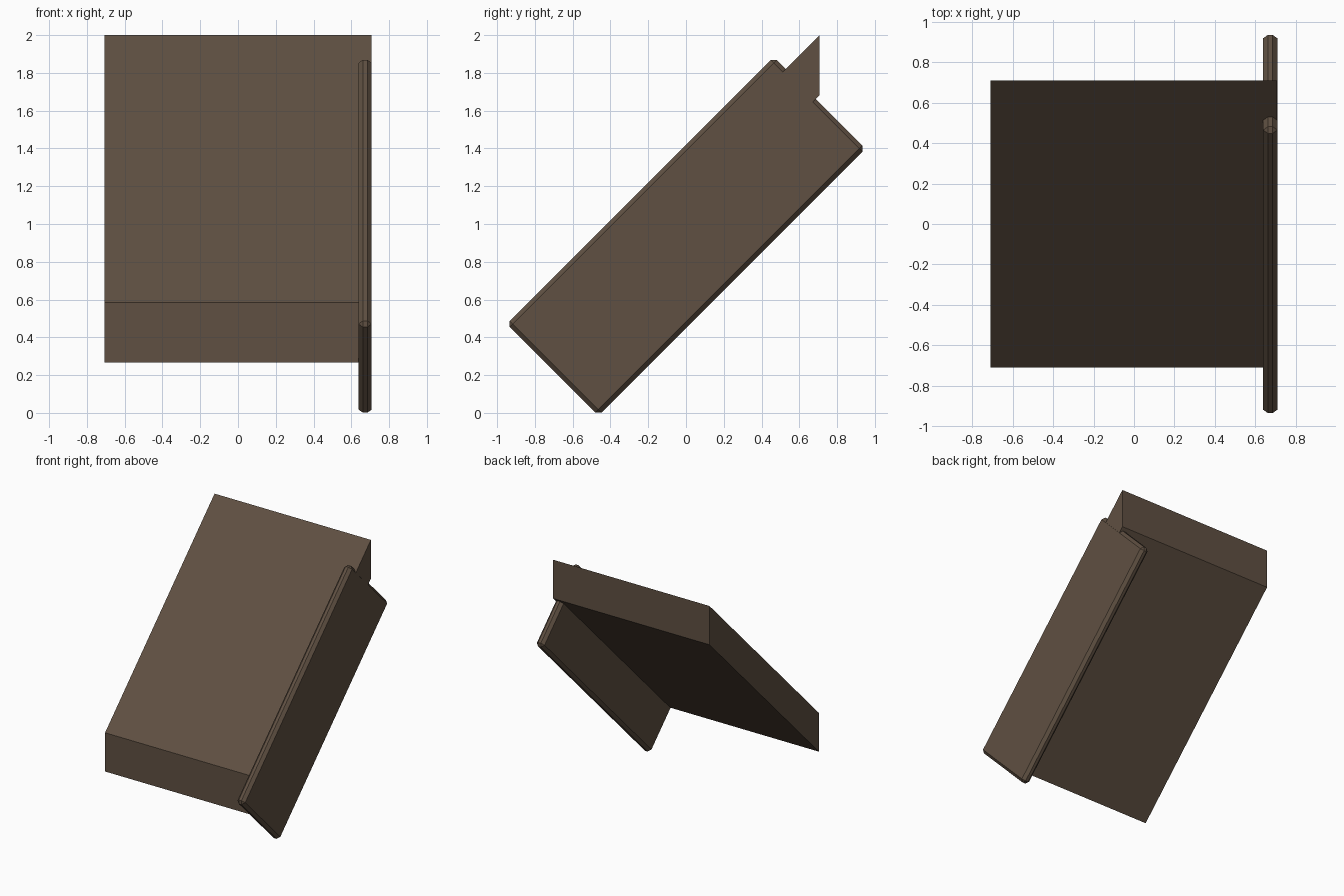
import bpy
import bmesh
import math
from mathutils import Matrix

if "Cube" in bpy.data.objects:
    bpy.data.objects.remove(bpy.data.objects["Cube"])

brown = bpy.data.materials.new("dark brown")
brown.diffuse_color = (0.115, 0.080, 0.054, 1.0)
brown.use_nodes = True
brown.node_tree.nodes["Principled BSDF"].inputs["Base Color"].default_value = brown.diffuse_color


def add_object(name, bm):
    bmesh.ops.recalc_face_normals(bm, faces=bm.faces)
    mesh = bpy.data.meshes.new(name)
    bm.to_mesh(mesh)
    bm.free()
    mesh.materials.append(brown)
    obj = bpy.data.objects.new(name, mesh)
    bpy.context.collection.objects.link(obj)
    return obj


# Sloping slab: a sheared profile with upright ends, extruded along x
X = 0.708
profile = [(-0.708, 0.267), (0.708, 1.683), (0.708, 2.0), (-0.708, 0.584)]
bm = bmesh.new()
face = bm.faces.new([bm.verts.new((-X, y, z)) for y, z in profile])
side = bmesh.ops.extrude_face_region(bm, geom=[face])
verts = [g for g in side["geom"] if isinstance(g, bmesh.types.BMVert)]
bmesh.ops.translate(bm, verts=verts, vec=(2 * X - 0.0005, 0, 0))
add_object("sloping_slab", bm)

# Side board: a thin bevelled plank tilted 45 degrees, flush with the slab's right side
bm = bmesh.new()
bmesh.ops.create_cube(bm, size=1.0)
bmesh.ops.scale(bm, verts=bm.verts, vec=(0.07, 2.0, 0.687))
bmesh.ops.bevel(bm, geom=bm.edges[:], offset=0.023, segments=1, affect='EDGES')
bmesh.ops.transform(bm, verts=bm.verts, matrix=Matrix.Translation((X - 0.035, 0, 0.935))
                    @ Matrix.Rotation(math.radians(45), 4, 'X'))
add_object("side_board", bm)
